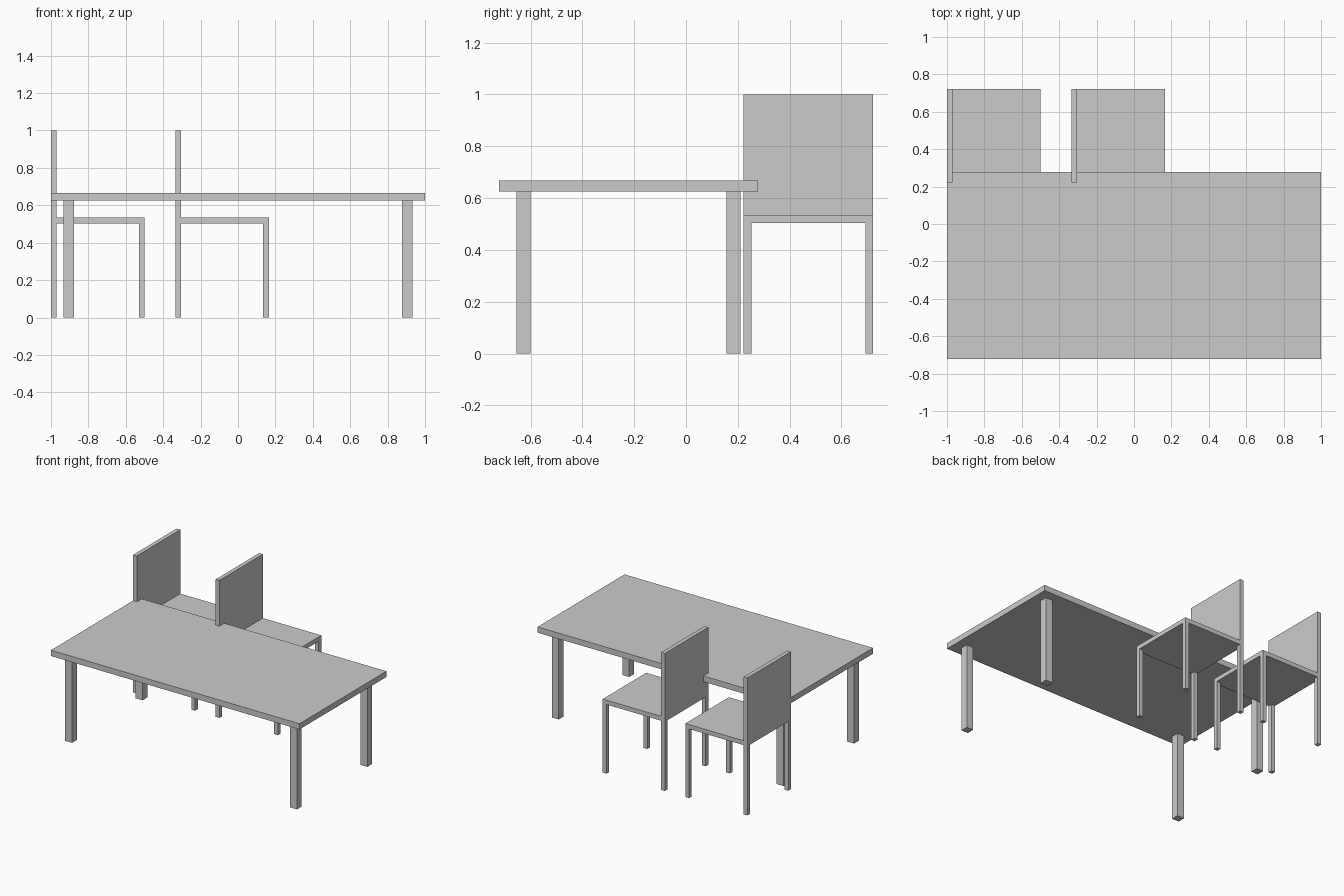
import bpy

if "Cube" in bpy.data.objects:
    bpy.data.objects.remove(bpy.data.objects["Cube"])

# One plain grey for everything
grey = bpy.data.materials.new("plain grey")
grey.diffuse_color = (0.6, 0.6, 0.6, 1)
grey.use_nodes = True
grey.node_tree.nodes["Principled BSDF"].inputs["Base Color"].default_value = grey.diffuse_color


def box(name, x, y, z):
    """Box spanning the (min, max) range on each axis."""
    bpy.ops.mesh.primitive_cube_add(size=1, location=[sum(r) / 2 for r in (x, y, z)])
    ob = bpy.context.object
    ob.name = name
    ob.scale = [r[1] - r[0] for r in (x, y, z)]
    bpy.ops.object.transform_apply(location=False, rotation=False, scale=True)
    ob.data.materials.append(grey)
    return ob


# Table: slab top and four square legs set in from the corners
TABLE_Y = -0.222
box("table_top", (-1, 1), (TABLE_Y - 0.5, TABLE_Y + 0.5), (0.625, 0.667))
for sx in (-1, 1):
    for sy in (-1, 1):
        cx, cy, h = sx * 0.905, TABLE_Y + sy * 0.405, 0.0275
        box("table_leg", (cx - h, cx + h), (cy - h, cy + h), (0, 0.625))


def chair(x0, y0=0.222, size=0.5, t=0.03):
    """Chair with its backrest on the -x side, tucked under the table edge."""
    x1, y1 = x0 + size, y0 + size
    box("chair_seat", (x0, x1), (y0, y1), (0.503, 0.535))
    box("chair_back", (x0, x0 + t), (y0, y1), (0.535, 1.0))
    for lx in (x0, x1 - t):
        for ly in (y0, y1 - t):
            box("chair_leg", (lx, lx + t), (ly, ly + t), (0, 0.503))


# Two matching chairs
for x in (-1.0, -0.335):
    chair(x)
